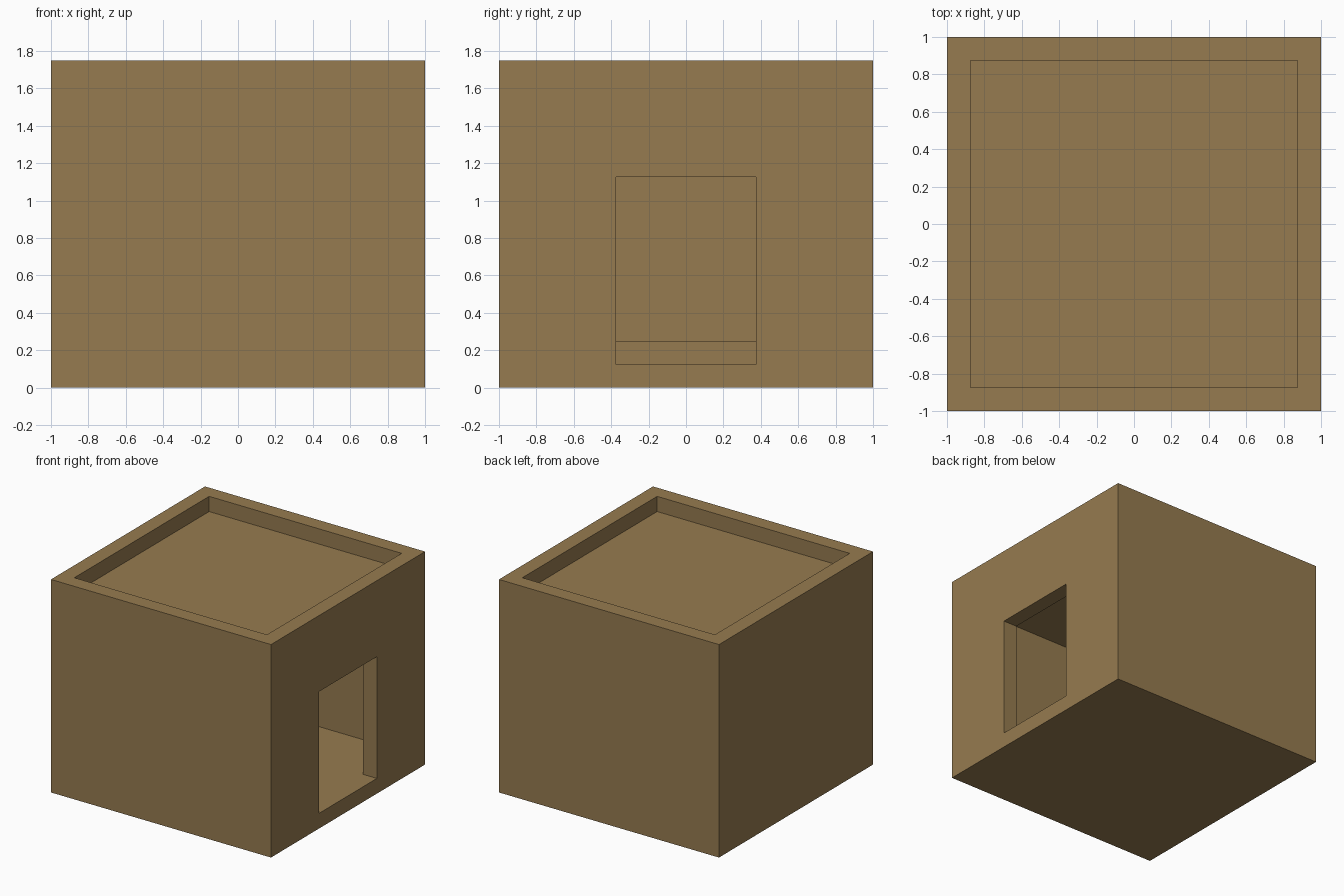
import bpy

default = bpy.data.objects.get("Cube")
if default:
    bpy.data.objects.remove(default, do_unlink=True)

WALL = 0.125      # thickness of walls, floor and roof
HEIGHT = 1.75
INNER = 1 - WALL  # half width inside the walls

clay = bpy.data.materials.new("brown clay")
clay.use_nodes = True
colour = (0.305, 0.198, 0.08, 1)
clay.diffuse_color = colour
clay.node_tree.nodes["Principled BSDF"].inputs["Base Color"].default_value = colour


def box(name, low, high):
    """Flat-shaded box between two opposite corners."""
    bpy.ops.mesh.primitive_cube_add(size=1)
    obj = bpy.context.object
    obj.name = name
    for v in obj.data.vertices:
        v.co = [h if c > 0 else l for c, l, h in zip(v.co, low, high)]
    obj.data.materials.append(clay)
    return obj


def carve(target, name, low, high):
    """Cut a box-shaped hollow out of the target."""
    cutter = box(name, low, high)
    cutter.hide_render = True
    mod = target.modifiers.new(name, 'BOOLEAN')
    mod.operation = 'DIFFERENCE'
    mod.solver = 'EXACT'
    mod.object = cutter
    bpy.context.view_layer.objects.active = target
    bpy.ops.object.modifier_apply(modifier=mod.name)
    bpy.data.objects.remove(cutter, do_unlink=True)


# House shell
house = box("house_shell", (-1, -1, 0), (1, 1, HEIGHT))

# Sunken roof inside the parapet
carve(house, "roof_recess", (-INNER, -INNER, HEIGHT - WALL), (INNER, INNER, HEIGHT + WALL))

# Room inside
carve(house, "room", (-INNER, -INNER, WALL), (INNER, INNER, HEIGHT - 2 * WALL))

# Doorway in the +x wall
carve(house, "doorway", (0.5, -0.375, WALL), (1.2, 0.375, 1.125))

# Low ledge along the wall opposite the doorway
box("inner_ledge", (-INNER, -INNER, WALL), (-INNER + 2 * WALL, INNER, 2 * WALL))
